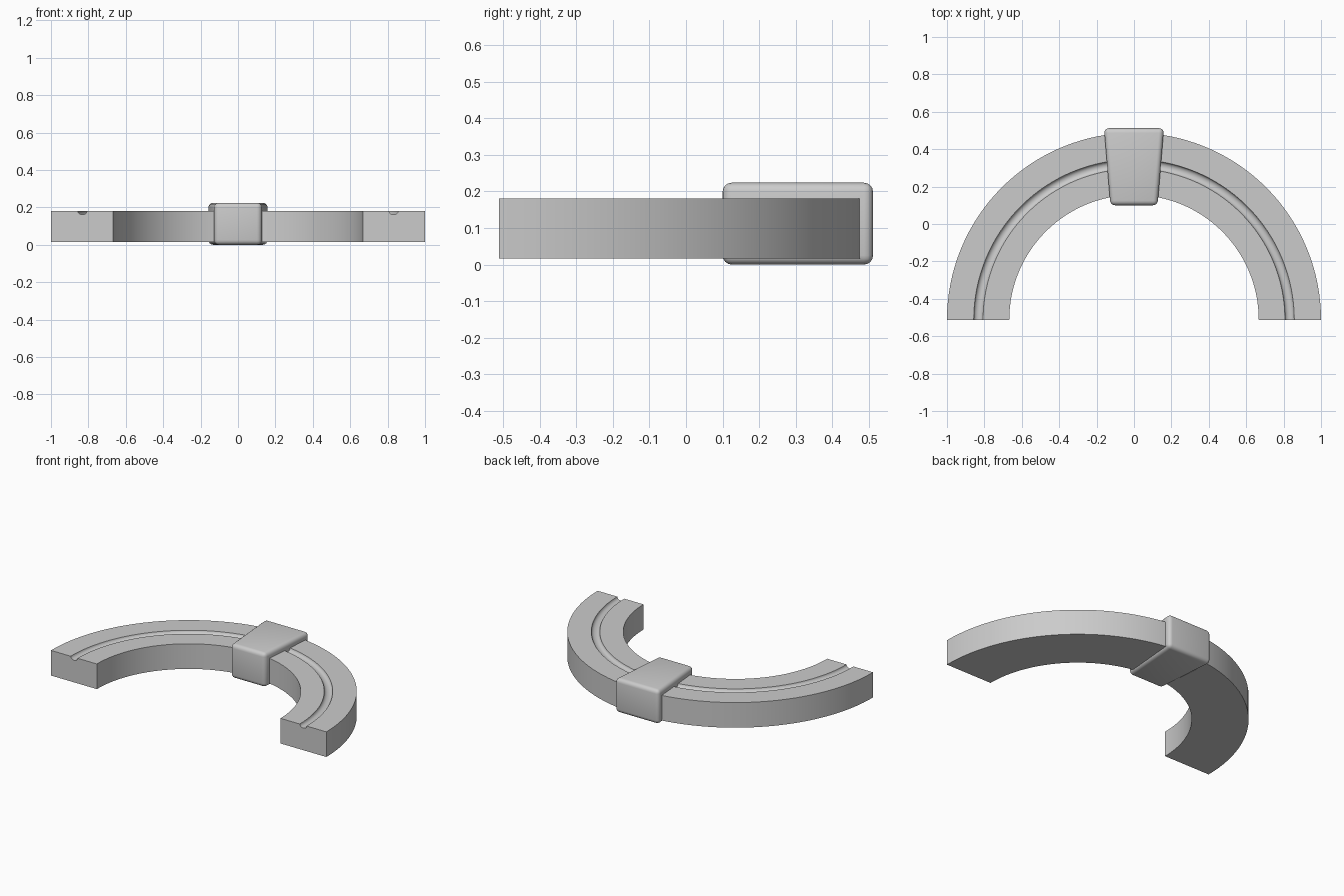
import bpy, bmesh, math

if "Cube" in bpy.data.objects:
    bpy.data.objects.remove(bpy.data.objects["Cube"])

CY = -0.512            # centre line of the half ring
Z0, Z1 = 0.016, 0.181  # arch bottom and top
SEG = 64


def finish(bm, name, angle):
    bmesh.ops.recalc_face_normals(bm, faces=bm.faces)
    me = bpy.data.meshes.new(name)
    bm.to_mesh(me)
    bm.free()
    ob = bpy.data.objects.new(name, me)
    bpy.context.collection.objects.link(ob)
    bpy.ops.object.select_all(action='DESELECT')
    ob.select_set(True)
    bpy.context.view_layer.objects.active = ob
    bpy.ops.object.shade_smooth_by_angle(angle=math.radians(angle))
    return ob


# Arch: block profile with a rounded groove in the top, swept half a turn
profile = [(0.667, Z0), (0.667, Z1)]
for i in range(9):
    a = math.pi * i / 8
    profile.append((0.832 - 0.025 * math.cos(a), Z1 - 0.02 * math.sin(a)))
profile += [(1.0, Z1), (1.0, Z0)]

bm = bmesh.new()
rings = []
for s in range(SEG + 1):
    t = math.pi * s / SEG
    rings.append([bm.verts.new((r * math.cos(t), CY + r * math.sin(t), z))
                  for r, z in profile])
n = len(profile)
for a, b in zip(rings, rings[1:]):
    for i in range(n):
        j = (i + 1) % n
        bm.faces.new((a[i], a[j], b[j], b[i]))
bm.faces.new(rings[0])
bm.faces.new(rings[-1])
finish(bm, "arch", 30)

# Keystone: tapered block with rounded edges
bm = bmesh.new()
outline = [(-0.126, 0.1), (0.126, 0.1), (0.16, 0.512), (-0.16, 0.512)]
base = bm.faces.new([bm.verts.new((x, y, 0)) for x, y in outline])
top = bmesh.ops.extrude_face_region(bm, geom=[base])
for v in top["geom"]:
    if isinstance(v, bmesh.types.BMVert):
        v.co.z = 0.224
if not base.is_valid or len(bm.faces) < 6:
    bmesh.ops.holes_fill(bm, edges=bm.edges)
bmesh.ops.recalc_face_normals(bm, faces=bm.faces)
bmesh.ops.bevel(bm, geom=bm.edges[:], offset=0.025, segments=4,
                profile=0.5, affect='EDGES')
finish(bm, "keystone", 40)
